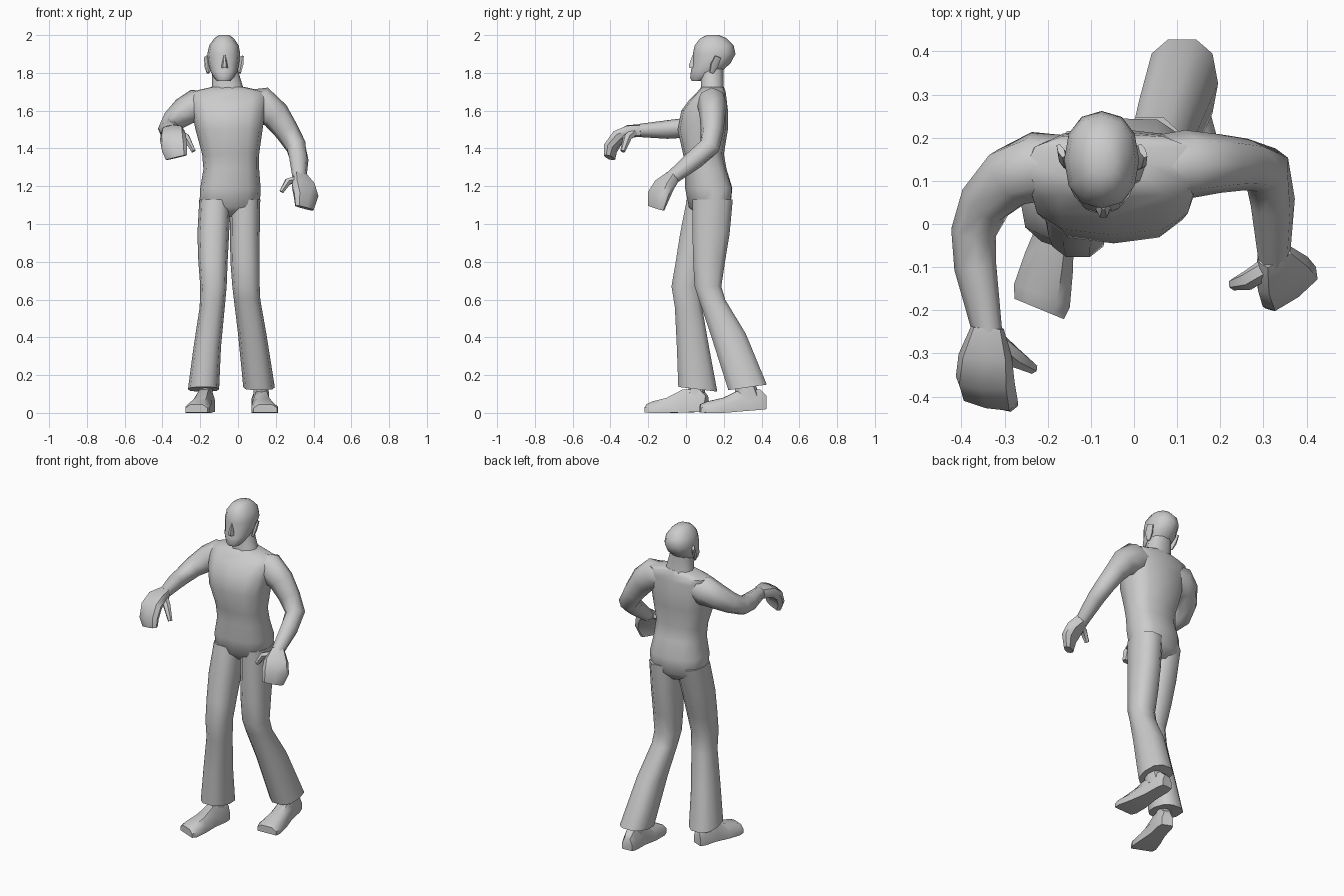
import bpy, bmesh, math
from mathutils import Vector


def loft(name, rings):
    """Skin a list of equal-length point rings and cap both ends."""
    bm = bmesh.new()
    vs = [[bm.verts.new(p) for p in r] for r in rings]
    n = len(vs[0])
    for a, b in zip(vs, vs[1:]):
        for i in range(n):
            j = (i + 1) % n
            bm.faces.new((a[i], a[j], b[j], b[i]))
    bm.faces.new(vs[0])
    bm.faces.new(vs[-1])
    bmesh.ops.recalc_face_normals(bm, faces=bm.faces)
    me = bpy.data.meshes.new(name)
    bm.to_mesh(me)
    bm.free()
    ob = bpy.data.objects.new(name, me)
    bpy.context.collection.objects.link(ob)
    bpy.ops.object.select_all(action='DESELECT')
    ob.select_set(True)
    bpy.context.view_layer.objects.active = ob
    bpy.ops.object.shade_smooth_by_angle(angle=math.radians(50))
    return ob


def circle(n, p):
    """Unit superellipse; p below 1 makes it boxier."""
    out = []
    for i in range(n):
        c, s = math.cos(2 * math.pi * i / n), math.sin(2 * math.pi * i / n)
        out.append((math.copysign(abs(c) ** p, c), math.copysign(abs(s) ** p, s)))
    return out


def stack(name, levels, n=12, p=0.85):
    """Horizontal rings: z, x0, x1, y0, y1, optional yaw skew and y tilt."""
    rings = []
    for z, x0, x1, y0, y1, *k in levels:
        skew, tilt = (list(k) + [0, 0])[:2]
        hx, hy = (x1 - x0) / 2, (y1 - y0) / 2
        rings.append([((x0 + x1) / 2 + c * hx, (y0 + y1) / 2 + s * hy + skew * c * hx,
                       z + tilt * s) for c, s in circle(n, p)])
    return loft(name, rings)


def limb(name, pts, side, n=8, p=1.0):
    """Rings square to a path: x, y, z, half width, half thickness."""
    cs = [Vector(q[:3]) for q in pts]
    rings = []
    for i, q in enumerate(pts):
        t = (cs[min(i + 1, len(cs) - 1)] - cs[max(i - 1, 0)]).normalized()
        s = Vector(side)
        s = (s - t * s.dot(t)).normalized()
        u = t.cross(s)
        rings.append([cs[i] + s * (c * q[3]) + u * (d * q[4]) for c, d in circle(n, p)])
    return loft(name, rings)


def shoe(name, heel, toe, side, lift):
    """Shoe from heel to toe: station, half width, instep height, sole height."""
    h, e, s = Vector(heel), Vector(toe), Vector(side).normalized()
    rings = []
    for t, w, top, low in ((0, .033, .09, lift), (.1, .042, .125, lift * .8), (.38, .044, .125, lift * .4),
                           (.65, .06, .08, 0), (.9, .07, .06, 0), (1, .062, .045, .003)):
        c = h.lerp(e, t)
        mid = low + (top - low) * .55
        rings.append([c + s * (w * a) + Vector((0, 0, z)) for a, z in
                      ((-1, low), (1, low), (1, mid), (.55, top), (-.55, top), (-1, mid))])
    return loft(name, rings)


# Torso with slightly turned hips
stack("torso", [
    (1.04, -.13, .04, .07, .19, .15), (1.09, -.205, .115, .015, .235, .12),
    (1.19, -.2, .12, -.005, .245, .1), (1.29, -.183, .112, -.005, .215, .04),
    (1.37, -.19, .112, -.015, .2), (1.5, -.225, .13, -.045, .222),
    (1.6, -.245, .145, -.025, .222), (1.66, -.255, .155, .02, .215),
    (1.7, -.25, .15, .06, .21), (1.725, -.14, .035, .08, .2)], p=.75)

# Neck and head
stack("neck", [(1.67, -.16, .05, .065, .21), (1.73, -.138, .025, .078, .2),
               (1.82, -.138, -.002, .075, .2)], n=10)
stack("head", [
    (1.757, -.11, -.04, .03, .1), (1.775, -.127, -.022, .022, .15),
    (1.81, -.147, -.002, .026, .19), (1.85, -.157, .006, .036, .235),
    (1.9, -.162, .012, .036, .262), (1.945, -.153, .004, .046, .252),
    (1.983, -.126, -.022, .075, .215), (2.0, -.1, -.045, .11, .175)], n=12, p=.9)
stack("nose", [(1.825, -.09, -.052, .016, .06), (1.84, -.087, -.055, .012, .06),
               (1.895, -.077, -.065, .032, .06)], n=6, p=1)

# Ears
for side, x in ((-1, -.157), (1, .008)):
    limb("ear", [(x, .135, 1.8, .008, .012), (x + side * .006, .15, 1.84, .012, .024),
                 (x + side * .012, .17, 1.885, .008, .02)], (1, .5, 0), n=6)

# Legs with flared trousers
stack("right_leg", [
    (1.13, -.205, -.04, .0, .22), (.95, -.215, -.047, -.035, .165),
    (.8, -.21, -.055, -.058, .12), (.67, -.2, -.06, -.08, .08),
    (.56, -.203, -.07, -.062, .088), (.35, -.235, -.09, -.052, .125),
    (.125, -.265, -.1, -.045, .17, 0, -.013)], n=10, p=.8)
stack("left_leg", [
    (1.13, -.045, .118, .03, .252), (.95, -.043, .115, .03, .235),
    (.8, -.04, .115, .035, .21), (.67, -.03, .115, .042, .19),
    (.6, -.022, .118, .065, .21), (.42, .0, .15, .125, .32),
    (.135, .028, .195, .22, .432, 0, .015)], n=10, p=.8)

# Shoes and ankles
shoe("right_shoe", (-.155, .11, 0), (-.22, -.197, 0), (.92, -.38, 0), .006)
shoe("left_shoe", (.11, .425, 0), (.145, .075, 0), (.99, .05, 0), .02)
stack("right_ankle", [(.07, -.21, -.13, -.0, .1), (.16, -.21, -.14, .02, .1)], n=8)
stack("left_ankle", [(.07, .08, .165, .26, .4), (.17, .085, .16, .26, .36)], n=8)

# Arms
limb("left_arm", [
    (.05, .135, 1.64, .07, .07), (.12, .138, 1.635, .095, .08), (.2, .14, 1.575, .078, .068),
    (.26, .138, 1.49, .064, .06), (.308, .125, 1.41, .056, .058),
    (.322, .05, 1.345, .05, .054), (.325, -.08, 1.24, .037, .037)], (1, 0, 1))
limb("right_arm", [
    (-.15, .135, 1.63, .07, .07), (-.225, .133, 1.622, .092, .082), (-.285, .11, 1.595, .076, .075),
    (-.345, .05, 1.545, .06, .062), (-.372, -.02, 1.507, .05, .055),
    (-.368, -.1, 1.5, .046, .052), (-.34, -.25, 1.495, .033, .036)], (-1, 0, 1))

# Hands and thumbs
limb("left_hand", [
    (.325, -.07, 1.25, .04, .034), (.345, -.115, 1.205, .07, .036),
    (.36, -.145, 1.15, .078, .034), (.352, -.158, 1.085, .062, .022)], (.77, .64, 0), p=.65)
limb("left_thumb", [(.31, -.1, 1.235, .024, .022), (.265, -.13, 1.225, .024, .02),
                    (.23, -.14, 1.17, .014, .013)], (0, 1, 0), n=6)
limb("right_hand", [
    (-.34, -.24, 1.495, .038, .034), (-.345, -.305, 1.49, .062, .034),
    (-.345, -.36, 1.46, .07, .034), (-.335, -.4, 1.4, .07, .03),
    (-.325, -.405, 1.352, .06, .022)], (.95, -.3, 0), p=.65)
limb("right_thumb", [(-.315, -.275, 1.485, .024, .022), (-.275, -.31, 1.46, .024, .02),
                     (-.235, -.335, 1.385, .013, .013)], (0, 1, 0), n=6)
